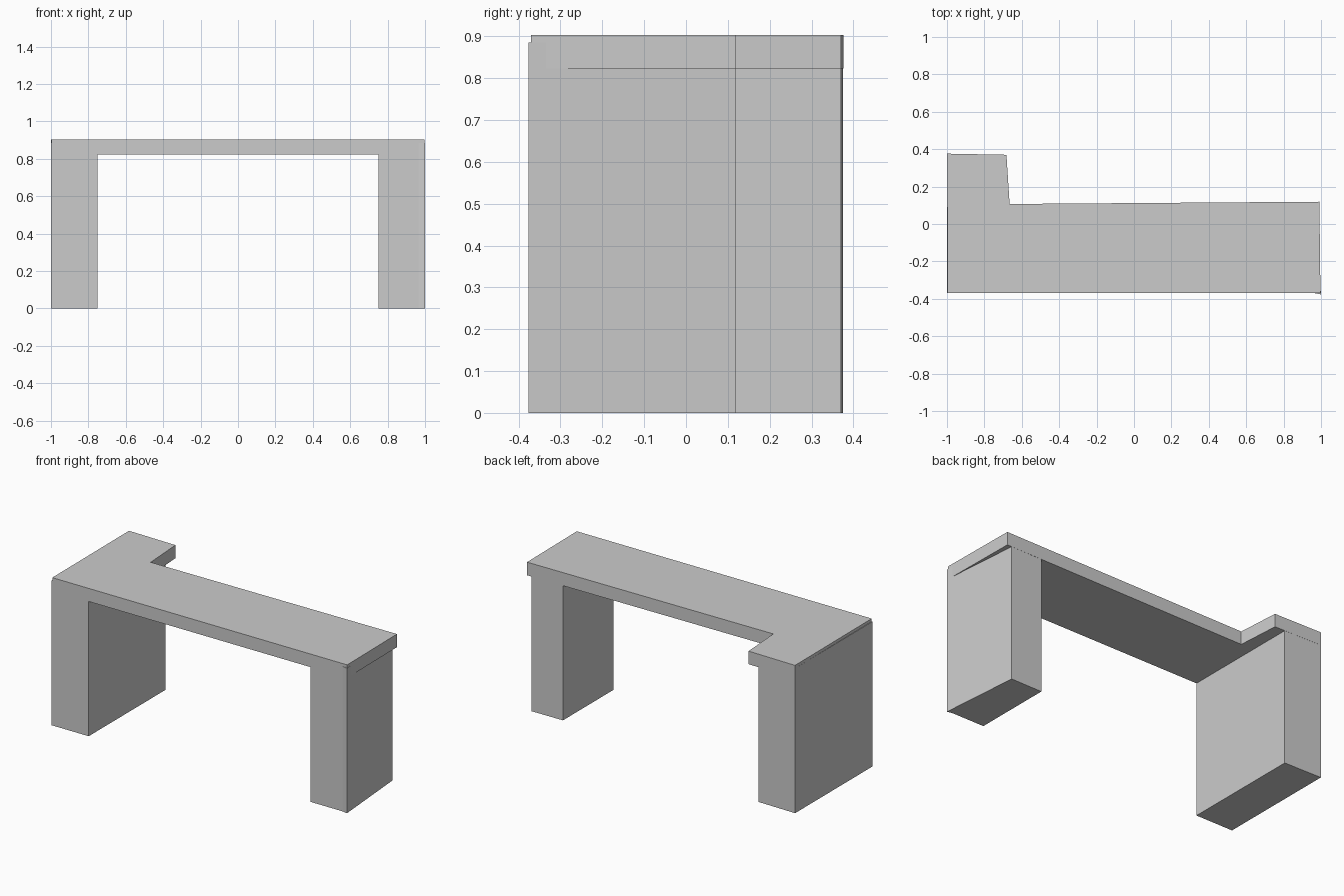
import bpy
import bmesh

if "Cube" in bpy.data.objects:
    bpy.data.objects.remove(bpy.data.objects["Cube"])


def prism(name, outline, z0, z1):
    """Extrude a plan outline (counter-clockwise) from z0 up to z1."""
    bm = bmesh.new()
    base = bm.faces.new([bm.verts.new((x, y, z0)) for x, y in outline])
    top = bmesh.ops.extrude_face_region(bm, geom=[base])["geom"]
    bmesh.ops.translate(bm, vec=(0, 0, z1 - z0),
                        verts=[v for v in top if isinstance(v, bmesh.types.BMVert)])
    bmesh.ops.recalc_face_normals(bm, faces=bm.faces)
    mesh = bpy.data.meshes.new(name)
    bm.to_mesh(mesh)
    bm.free()
    obj = bpy.data.objects.new(name, mesh)
    bpy.context.collection.objects.link(obj)
    return obj


FRONT = -0.37
LEG_TOP = 0.885

# L-shaped worktop
table = prism("desk", [(-0.996, FRONT), (0.997, FRONT), (0.991, 0.119),
                       (-0.665, 0.107), (-0.682, 0.37), (-1.0, 0.376)], 0.823, 0.903)

# Deep slab leg under the return, and shallow skewed slab leg on the other end
legs = [
    prism("left_leg", [(-1.0, FRONT), (-0.75, FRONT), (-0.75, 0.3705), (-1.0, 0.3755)],
          0, LEG_TOP),
    prism("right_leg", [(0.75, FRONT), (0.966, FRONT), (1.0, -0.377),
                        (0.96, 0.118), (0.75, 0.1165)], 0, LEG_TOP),
]

# Fuse the legs into the worktop
bpy.context.view_layer.objects.active = table
for leg in legs:
    mod = table.modifiers.new("fuse", "BOOLEAN")
    mod.operation = "UNION"
    mod.solver = "EXACT"
    mod.object = leg
    bpy.ops.object.modifier_apply(modifier=mod.name)
    bpy.data.objects.remove(leg)
